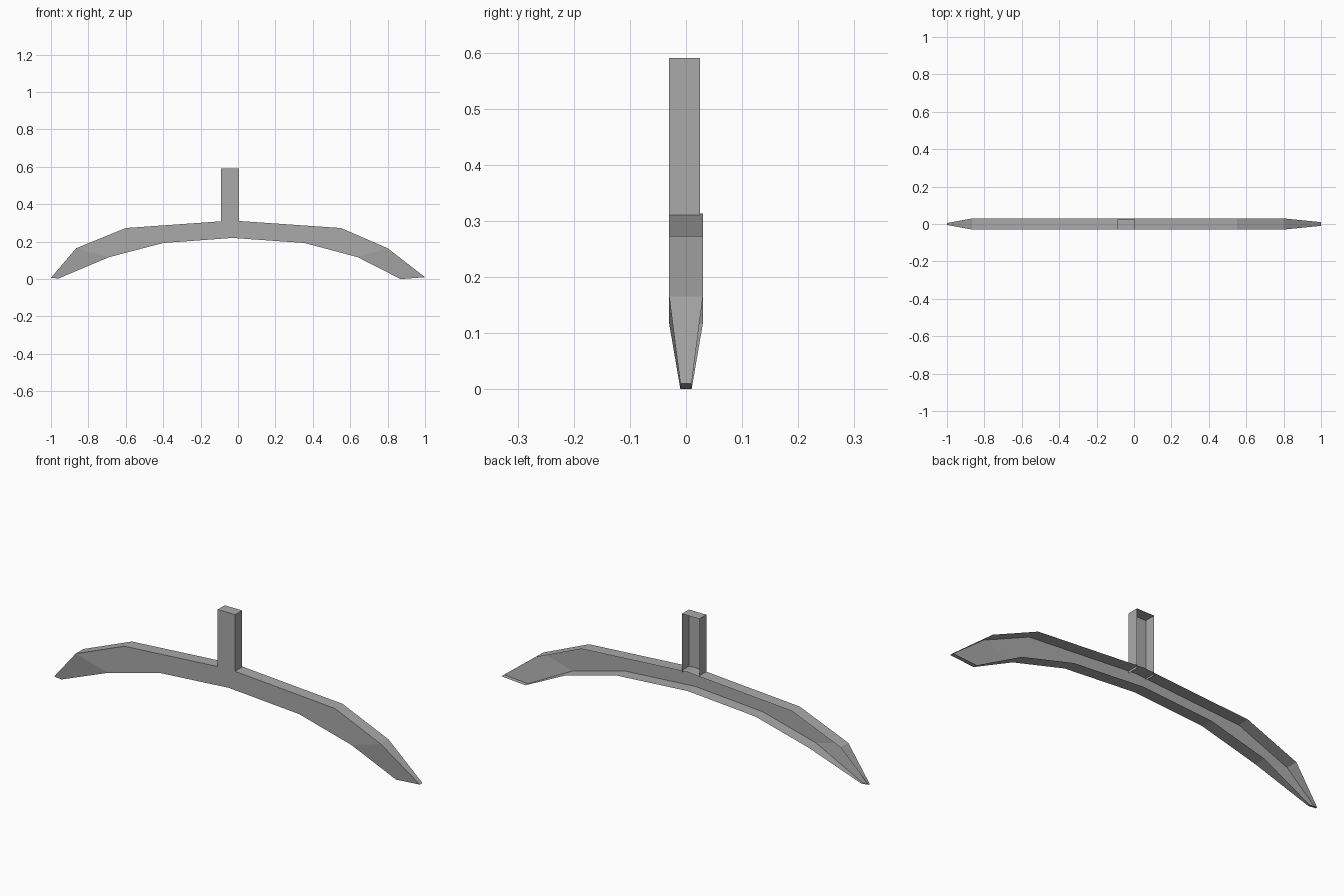
import bpy, bmesh

if "Cube" in bpy.data.objects:
    bpy.data.objects.remove(bpy.data.objects["Cube"])

grey = bpy.data.materials.new("plain grey")
grey.diffuse_color = (0.4, 0.4, 0.4, 1)
grey.use_nodes = True
grey.node_tree.nodes["Principled BSDF"].inputs["Base Color"].default_value = grey.diffuse_color


def make_object(name, bm):
    mesh = bpy.data.meshes.new(name)
    bm.to_mesh(mesh)
    bm.free()
    mesh.materials.append(grey)
    obj = bpy.data.objects.new(name, mesh)
    bpy.context.collection.objects.link(obj)
    return obj


# curved bar, open at the back: (top x, top z, bottom x, bottom z, half depth)
stations = [
    (-1.00, 0.007, -0.96, 0.003, 0.005),
    (-0.865, 0.165, -0.69, 0.117, 0.03),
    (-0.60, 0.273, -0.40, 0.193, 0.03),
    (-0.03, 0.313, -0.03, 0.22, 0.03),
    (0.55, 0.273, 0.355, 0.193, 0.03),
    (0.80, 0.165, 0.64, 0.117, 0.03),
    (1.00, 0.010, 0.87, 0.000, 0.01),
]
bm = bmesh.new()
rings = []
for tx, tz, bx, bz, d in stations:
    corners = [(tx, d, tz), (tx, -d, tz), (bx, -d, bz), (bx, d, bz)]
    rings.append([bm.verts.new(c) for c in corners])
for a, b in zip(rings, rings[1:]):
    for i in range(3):  # top, front, bottom
        bm.faces.new((a[i], a[i + 1], b[i + 1], b[i]))
bm.faces.new(rings[0][::-1])  # narrow tips
bm.faces.new(rings[-1])
make_object("curved_bar", bm)

# upright post, open at the back and the bottom
x0, x1, y0, y1, z0, z1 = -0.09, 0.005, -0.03, 0.025, 0.30, 0.59
bm = bmesh.new()
outline = [(x0, y1), (x0, y0), (x1, y0), (x1, y1)]
low = [bm.verts.new((x, y, z0)) for x, y in outline]
high = [bm.verts.new((x, y, z1)) for x, y in outline]
for i in range(3):  # left, front, right
    bm.faces.new((low[i], low[i + 1], high[i + 1], high[i]))
bm.faces.new(high)
make_object("post", bm)

# outward-facing sides
for obj in bpy.data.objects:
    bm = bmesh.new()
    bm.from_mesh(obj.data)
    bmesh.ops.recalc_face_normals(bm, faces=bm.faces)
    front = [f for f in bm.faces if abs(f.normal.y) > 0.9]
    if front[0].normal.y > 0:
        bmesh.ops.reverse_faces(bm, faces=bm.faces)
    bm.to_mesh(obj.data)
    bm.free()
